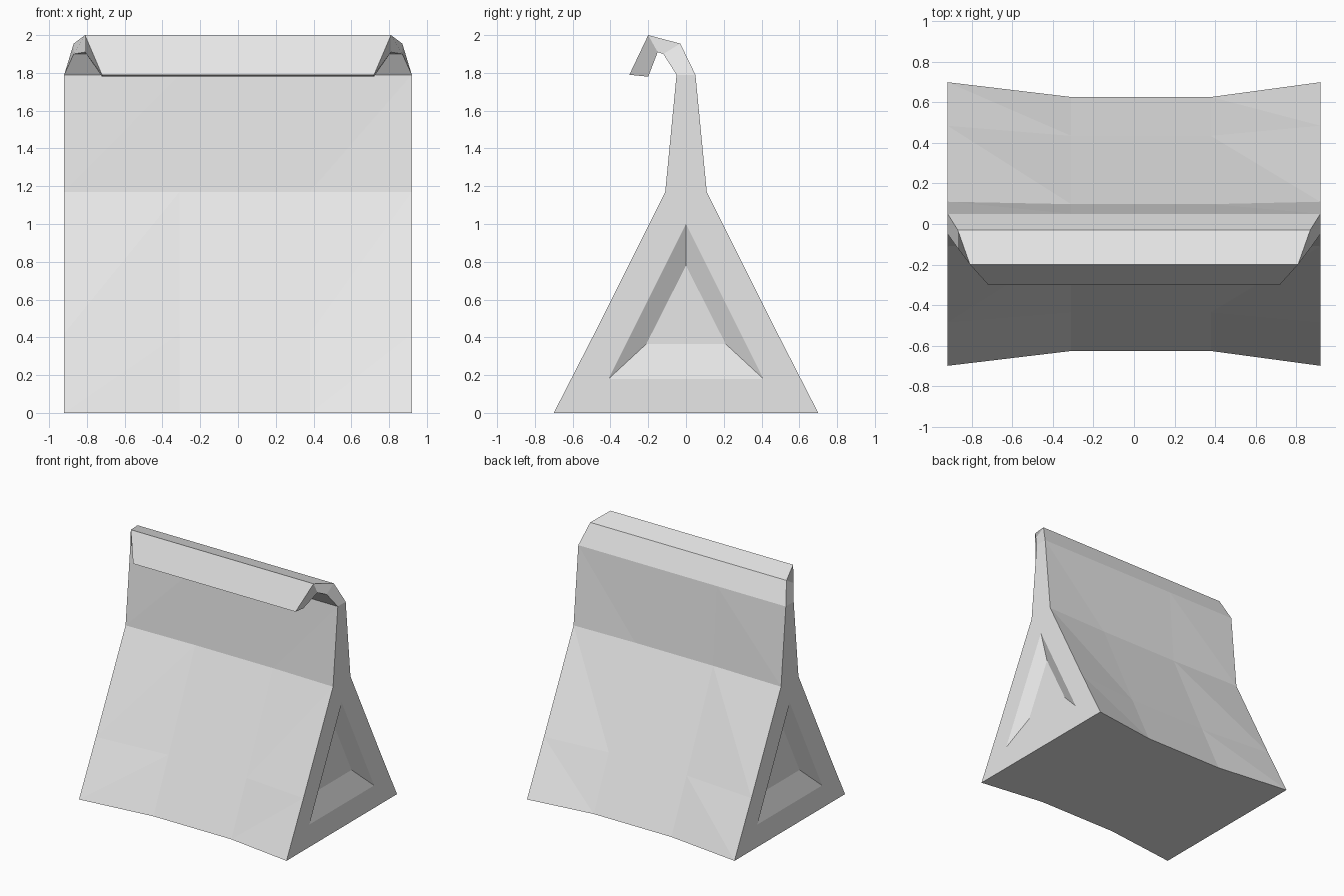
import bpy
import bmesh

cube = bpy.data.objects.get("Cube")
if cube:
    bpy.data.objects.remove(cube, do_unlink=True)

# One plain paper colour
paper = bpy.data.materials.new("light_grey_paper")
paper.use_nodes = True
grey = (0.8, 0.8, 0.8, 1.0)
paper.diffuse_color = grey
bsdf = paper.node_tree.nodes["Principled BSDF"]
bsdf.inputs["Base Color"].default_value = grey
bsdf.inputs["Roughness"].default_value = 0.8

# Stations from base to flap tip:
# (front y, front z), (back y, back z), half width, inward sag of the middle
STATIONS = [
    ((-0.70, 0.00), (0.70, 0.00), 0.92, 0.073),
    ((-0.485, 0.42), (0.485, 0.42), 0.92, 0.05),
    ((-0.11, 1.17), (0.11, 1.17), 0.92, 0.012),
    ((-0.05, 1.79), (0.05, 1.79), 0.92, 0.0),
    ((-0.12, 1.90), (-0.03, 1.955), 0.87, 0.0),
    ((-0.15, 1.91), (-0.20, 2.00), 0.81, 0.0),
    ((-0.20, 1.78), (-0.30, 1.79), 0.72, 0.0),
]
MIDDLE = (-0.31, 0.38)
SHOULDER = 3          # the flap starts at this station
DENT_DEPTH = 0.06

bm = bmesh.new()


def wall_row(point, half, sag):
    """Four vertices across the bag, the two middle ones pulled inward."""
    y, z = point
    inner = y - sag if y > 0 else y + sag
    xs = (-half, *MIDDLE, half)
    return [bm.verts.new((x, inner if x in MIDDLE else y, z)) for x in xs]


front = [wall_row(f, half, sag) for f, b, half, sag in STATIONS]
back = [wall_row(b, half, sag) for f, b, half, sag in STATIONS]

# Front and back walls, running on into the folded flap
for rows in (front, back):
    for low, high in zip(rows, rows[1:]):
        for c in range(3):
            a, b, d, e = low[c], low[c + 1], high[c + 1], high[c]
            bm.faces.new((a, b, d))
            bm.faces.new((a, d, e))

# Base and flap tip
bm.faces.new(front[0] + back[0][::-1])
for c in range(3):
    bm.faces.new((front[-1][c], front[-1][c + 1], back[-1][c + 1], back[-1][c]))

# Ends: flat gusset with a sunken triangle, then the narrow flap sides
for col, side in ((0, -1), (3, 1)):
    f = [row[col] for row in front]
    b = [row[col] for row in back]

    def triangle(x, spread, foot, tip):
        points = ((-spread, foot), (spread, foot), (0, tip))
        return [bm.verts.new((side * x, y, z)) for y, z in points]

    rim = triangle(0.92, 0.41, 0.18, 1.0)
    sunk = triangle(0.92 - DENT_DEPTH, 0.21, 0.365, 0.78)
    left, right, apex = rim
    bm.faces.new((f[0], b[0], right, left))
    bm.faces.new((f[0], left, apex, f[2], f[1]))
    bm.faces.new((b[0], b[1], b[2], apex, right))
    bm.faces.new((f[2], apex, b[2], b[3], f[3]))
    for i in range(3):
        j = (i + 1) % 3
        bm.faces.new((rim[i], rim[j], sunk[j], sunk[i]))
    bm.faces.new(sunk)
    for i in range(SHOULDER, len(STATIONS) - 1):
        bm.faces.new((f[i], b[i], b[i + 1], f[i + 1]))

bmesh.ops.recalc_face_normals(bm, faces=bm.faces)
mesh = bpy.data.meshes.new("folded_paper_bag")
bm.to_mesh(mesh)
bm.free()
mesh.materials.append(paper)
bag = bpy.data.objects.new("folded_paper_bag", mesh)
bpy.context.collection.objects.link(bag)
